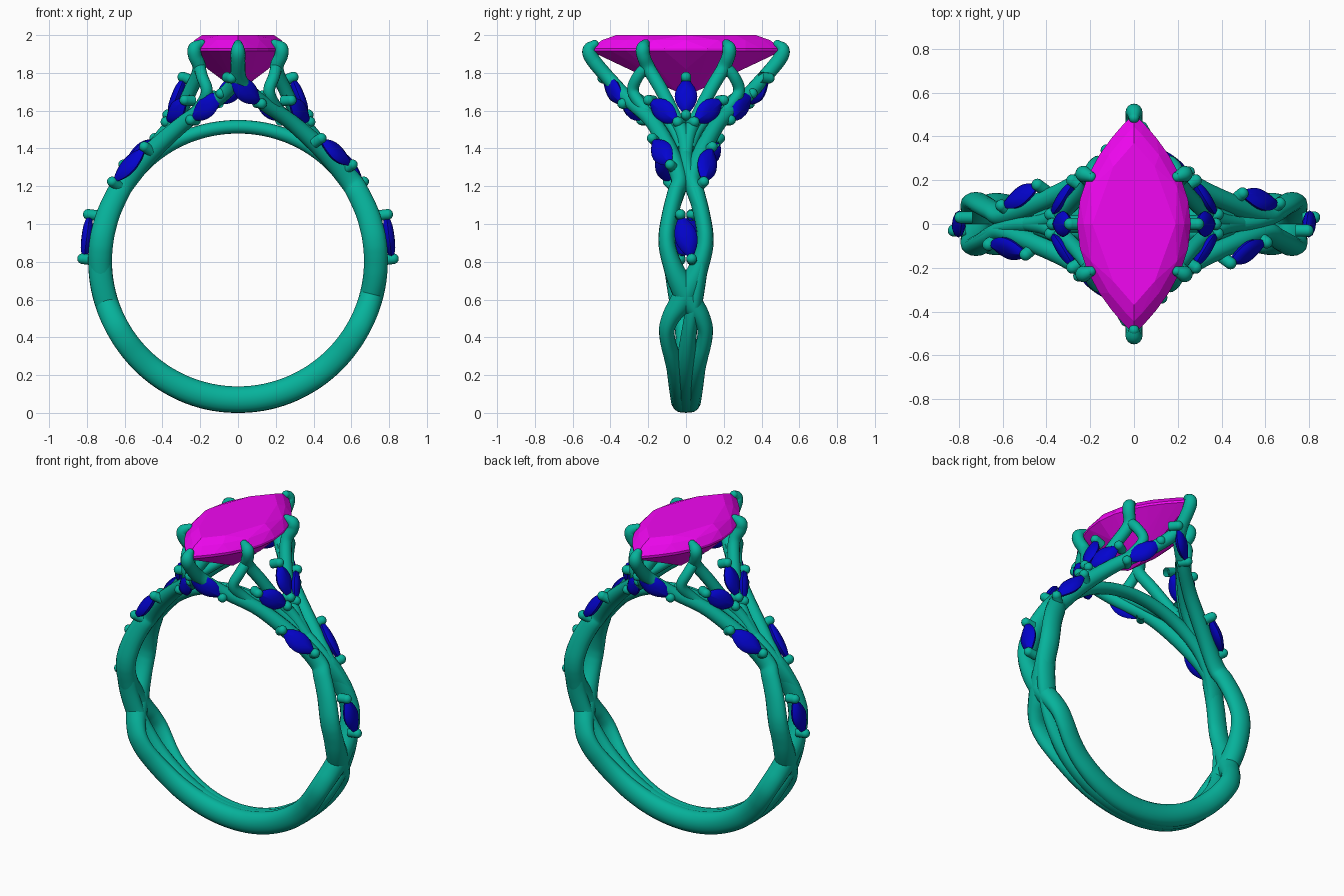
import bpy, bmesh, math
from mathutils import Vector, Matrix

if "Cube" in bpy.data.objects:
    bpy.data.objects.remove(bpy.data.objects["Cube"])

def material(name, col):
    m = bpy.data.materials.new(name)
    m.diffuse_color = (*col, 1)
    m.use_nodes = True
    m.node_tree.nodes["Principled BSDF"].inputs["Base Color"].default_value = m.diffuse_color
    return m

METAL = material("teal_metal", (0.002, 0.45, 0.33))
BLUE = material("blue_gem", (0.001, 0.001, 0.62))
PINK = material("magenta_gem", (0.88, 0.002, 0.88))
ZC = 0.805                                   # centre height of the finger hole
Y = Vector((0, 1, 0))

def finish(name, bm, mat, angle=None, twin=True):
    """Make an object; twin adds the copy turned 180 degrees about z."""
    bmesh.ops.recalc_face_normals(bm, faces=bm.faces[:])
    me = bpy.data.meshes.new(name)
    bm.to_mesh(me)
    bm.free()
    me.materials.append(mat)
    if angle:
        me.shade_smooth()
        me.set_sharp_from_angle(angle=math.radians(angle))
    ob = bpy.data.objects.new(name, me)
    bpy.context.collection.objects.link(ob)
    if twin:
        ob.name = name + "_right"
        o2 = bpy.data.objects.new(name + "_left", me)
        o2.rotation_euler.z = math.pi
        bpy.context.collection.objects.link(o2)

def catmull(keys, steps=6):
    out = []
    for i in range(len(keys) - 1):
        k = [Vector(keys[min(max(i + d, 0), len(keys) - 1)]) for d in (-1, 0, 1, 2)]
        for s in range(steps):
            t = s / steps
            out.append(0.5 * (2 * k[1] + (k[2] - k[0]) * t
                       + (2 * k[0] - 5 * k[1] + 4 * k[2] - k[3]) * t * t
                       + (3 * k[1] - k[0] - 3 * k[2] + k[3]) * t ** 3))
    return out + [Vector(keys[-1])]

def tube(name, keys, sides=16, ball=0.0):
    """Sweep an oval along keys of (x, y, z, half width, half depth)."""
    pts = catmull(keys)
    bm = bmesh.new()
    rings = []
    for i, p in enumerate(pts):
        t = (pts[min(i + 1, len(pts) - 1)] - pts[max(i - 1, 0)])
        t = Vector(t[:3]).normalized()
        s = (Y - t * Y.dot(t)).normalized()
        n = t.cross(s)
        c = Vector(p[:3])
        rings.append([bm.verts.new(c + s * p[3] * math.cos(a) + n * p[4] * math.sin(a))
                      for a in (2 * math.pi * j / sides for j in range(sides))])
    for a, b in zip(rings, rings[1:]):
        for j in range(sides):
            k = (j + 1) % sides
            bm.faces.new((a[j], a[k], b[k], b[j]))
    bm.faces.new(rings[0])
    bm.faces.new(rings[-1])
    if ball:
        bmesh.ops.create_uvsphere(bm, u_segments=16, v_segments=10, radius=ball,
                                  matrix=Matrix.Translation(pts[-1][:3]))
    finish(name, bm, METAL, 50)

def arcs(keys):
    """Keys of (angle from top, y, radius, half width, half depth) to xyz keys."""
    out = []
    for phi, y, R, w, d in catmull(keys, 3):
        a = math.radians(phi)
        out.append((R * math.sin(a), y, ZC + R * math.cos(a), w, d))
    return out

def lens(w, l, n):
    """Pointed marquise outline, as (across, along) pairs."""
    pts = []
    for i in range(2 * n):
        a = math.pi * i / n
        u = math.sin(a)
        pts.append((math.copysign(w * (1 - u * u), math.cos(a)), l * u))
    return pts

def hull(bm):
    r = bmesh.ops.convex_hull(bm, input=bm.verts[:])
    junk = set(r["geom_interior"]) | set(r["geom_unused"])
    bmesh.ops.delete(bm, geom=[v for v in junk if isinstance(v, bmesh.types.BMVert)], context='VERTS')

def accent(name, a, b, normal, lift=0.0, w=0.06, h=0.028):
    """Small marquise stone from a to b, with a bead at each tip."""
    a, b, n = Vector(a), Vector(b), Vector(normal)
    along = (b - a).normalized()
    n = (n - along * n.dot(along)).normalized()
    a, b = a + n * lift, b + n * lift
    mid, side = (a + b) / 2, along.cross(n)
    bm = bmesh.new()
    for k, z in ((1, 0), (0.85, 0.55), (0.5, 0.9), (0.2, 1)):
        for x, y in lens(w, (b - a).length / 2, 12):
            for sg in ((1, -1) if z else (1,)):
                bm.verts.new(mid + side * x * k + along * y * k + n * z * h * sg)
    hull(bm)
    finish(name, bm, BLUE, 45)
    bm = bmesh.new()
    for p in (a, b):
        rot = n.to_track_quat('Z', 'Y').to_matrix().to_4x4()
        bmesh.ops.create_uvsphere(bm, u_segments=14, v_segments=10, radius=0.028,
                                  matrix=Matrix.Translation(p + n * 0.008) @ rot)
        bmesh.ops.create_cone(bm, segments=14, radius1=0.028, radius2=0.028, depth=0.05,
                              matrix=Matrix.Translation(p - n * 0.02) @ rot)
    finish(name + "_beads", bm, METAL, 50)

# band: two crossing strands that rise into the end prongs
for s, label in ((-1, "front"), (1, "back")):
    keys = arcs([(184, -.025 * s, .734, .055, .069), (165, -.03 * s, .734, .055, .069),
                 (140, -.06 * s, .732, .045, .066), (119, -.1 * s, .73, .042, .063),
                 (104, 0, .73, .065, .063), (91, .075 * s, .73, .05, .063),
                 (78, .1 * s, .73, .044, .063), (54, .035 * s, .73, .045, .058)])
    keys += [(.46, .085 * s, 1.38, .046, .05), (.28, .175 * s, 1.54, .042, .042),
             (.12, .295 * s, 1.65, .038, .038), (.015, .395 * s, 1.755, .038, .038),
             (0, .49 * s, 1.865, .038, .038), (0, .512 * s, 1.92, .037, .037),
             (0, .485 * s, 1.95, .024, .024)]
    tube("band_strand_" + label, keys, ball=.024)

# band: middle strand weaving through and passing under the setting
tube("band_core", arcs([(184, 0, .735, .075, .07), (165, 0, .735, .075, .07),
                        (140, 0, .733, .055, .066), (119, .02, .73, .04, .062),
                        (104, .055, .73, .04, .062), (78, .095, .73, .034, .061),
                        (56, .025, .73, .036, .057), (42, 0, .725, .04, .05),
                        (25, 0, .713, .04, .038), (10, 0, .71, .04, .036),
                        (-3, 0, .71, .04, .036)]))

# side prongs and the arches that tie them to the strands
for s, label in ((-1, "front"), (1, "back")):
    r = .036
    tube("side_prong_" + label, [(.5, 0, 1.35, .03, .03), (.4, .015 * s, 1.47, r, r),
         (.32, .06 * s, 1.57, r, r), (.25, .13 * s, 1.71, r, r), (.205, .195 * s, 1.82, r, r),
         (.228, .225 * s, 1.89, r, r), (.228, .228 * s, 1.93, .036, .036),
         (.195, .215 * s, 1.955, .023, .023)], ball=.023)
    r = .031
    tube("setting_arch_" + label, [(.205, .2 * s, 1.84, r, r), (.19, .255 * s, 1.78, r, r),
         (.165, .28 * s, 1.7, r, r), (.21, .22 * s, 1.61, r, r), (.3, .15 * s, 1.52, r, r)])
    # strut from the band core up to the strands
    tube("shoulder_strut_" + label, [(.44, .02 * s, 1.4, r, r), (.33, .07 * s, 1.51, r, r),
         (.22, .17 * s, 1.6, r, r), (.12, .28 * s, 1.68, r, r)])

# accent stones: three-petal cluster on each side
accent("petal_middle", (.365, 0, 1.575), (.285, 0, 1.775), (1, 0, .4))
for s, label in ((-1, "front"), (1, "back")):
    accent("petal_" + label, (.375, .04 * s, 1.54), (.275, .195 * s, 1.655), (.65, .75 * s, .25))

# accent stones: on the end struts, shoulders and flanks
accent("strut_stone_upper", (.11, -.31, 1.64), (-.05, -.415, 1.775), (.5, -.85, -.1), .022)
accent("strut_stone_lower", (.235, .215, 1.55), (.075, .33, 1.69), (.5, .85, .1), .018)
accent("shoulder_stone_front", (.6, -.08, 1.31), (.435, -.175, 1.45), (.6, -.6, .6))
accent("shoulder_stone_back", (.66, .09, 1.22), (.49, .135, 1.405), (.65, .55, .5))
accent("flank_stone", (.815, .03, .815), (.785, -.03, 1.05), (1, 0, .1))

# faceted centre stone
bm = bmesh.new()
for w, l, n, z in ((.19, .37, 4, 2.0), (.23, .445, 8, 1.973), (.26, .505, 14, 1.93),
                   (.26, .505, 14, 1.915), (.16, .3, 4, 1.82)):
    for x, y in lens(w, l, n):
        bm.verts.new((x, y, z))
for y in (-.05, .05):
    bm.verts.new((0, y, 1.7))
hull(bm)
finish("centre_stone", bm, PINK, twin=False)
